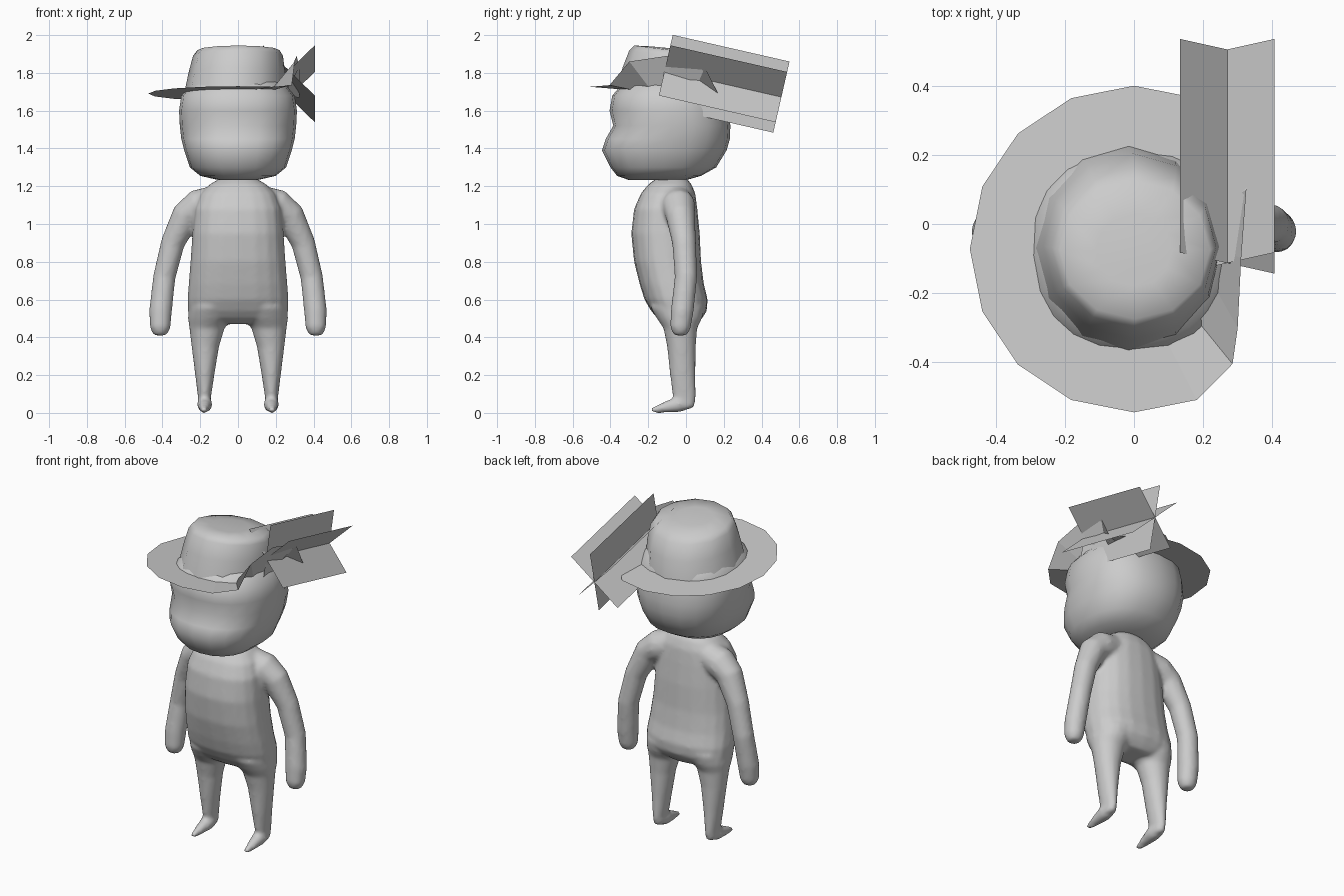
import bpy, bmesh, math
from mathutils import Vector

if "Cube" in bpy.data.objects:
    bpy.data.objects.remove(bpy.data.objects["Cube"])

grey = bpy.data.materials.new("plain_grey")
grey.diffuse_color = (0.6, 0.6, 0.6, 1)
grey.use_nodes = True
grey.node_tree.nodes["Principled BSDF"].inputs["Base Color"].default_value = grey.diffuse_color


def make(name, bm, smooth=True):
    bmesh.ops.recalc_face_normals(bm, faces=bm.faces)
    me = bpy.data.meshes.new(name)
    bm.to_mesh(me)
    bm.free()
    if smooth:
        me.shade_smooth()
    me.materials.append(grey)
    ob = bpy.data.objects.new(name, me)
    bpy.context.collection.objects.link(ob)
    return ob


def loft(bm, rings, caps=(True, True)):
    """Bridge closed rings of points, optionally capping the ends."""
    vs = [[bm.verts.new(p) for p in r] for r in rings]
    n = len(vs[0])
    for a, b in zip(vs, vs[1:]):
        for i in range(n):
            j = (i + 1) % n
            bm.faces.new((a[i], a[j], b[j], b[i]))
    if caps[0]:
        bm.faces.new(vs[0][::-1])
    if caps[1]:
        bm.faces.new(vs[-1])


def oval(x0, x1, y0, y1, z0, z1=None, n=20, power=2.0):
    """Superellipse ring; height goes from z0 at the front to z1 at the back."""
    z1 = z0 if z1 is None else z1
    pts = []
    for i in range(n):
        a = 2 * math.pi * i / n
        c, s = math.cos(a), math.sin(a)
        c = math.copysign(abs(c) ** (2 / power), c)
        s = math.copysign(abs(s) ** (2 / power), s)
        pts.append(((x0 + x1) / 2 + (x1 - x0) / 2 * c,
                    (y0 + y1) / 2 + (y1 - y0) / 2 * s,
                    z0 + (z1 - z0) * (s + 1) / 2))
    return pts


def tube(bm, path, side, n=14):
    """Round tube through (x, y, z, radius) points, mirrored by side."""
    P = [Vector((side * p[0], p[1], p[2])) for p in path]
    rings = []
    for i, p in enumerate(P):
        t = (P[min(i + 1, len(P) - 1)] - P[max(i - 1, 0)]).normalized()
        u = Vector((0, 1, 0)) if abs(t.y) < 0.7 else Vector((1, 0, 0))
        u = (u - t * u.dot(t)).normalized()
        w = t.cross(u)
        r = path[i][3]
        rings.append([p + r * (math.cos(k * math.tau / n) * u + math.sin(k * math.tau / n) * w)
                      for k in range(n)])
    loft(bm, rings)


# Body: torso, arms, legs and feet fused into one smooth skin
bm = bmesh.new()
torso = [(0.47, .10, -.10, .06), (0.50, .255, -.15, .085), (0.54, .265, -.185, .11), (0.60, .268, -.22, .115),
         (0.68, .262, -.245, .095), (0.80, .252, -.275, .08), (0.95, .242, -.29, .073),
         (1.08, .23, -.275, .06), (1.16, .20, -.24, .05), (1.21, .15, -.20, .03), (1.245, .09, -.15, .0)]
loft(bm, [oval(-x, x, f, b, z, power=2.4) for z, x, f, b in torso])
leg = [(0.56, .02, .262, -.19, .10), (0.50, .035, .265, -.155, .085), (0.45, .07, .258, -.12, .06),
       (0.35, .10, .246, -.10, .052), (0.20, .125, .227, -.085, .05), (0.08, .143, .212, -.07, .052),
       (0.025, .148, .208, -.06, .045)]
arm = [(.12, -.05, 1.12, .085), (.21, -.04, 1.095, .09), (.275, -.03, 1.045, .078), (.345, -.01, .90, .064),
       (.39, .0, .72, .06), (.41, -.02, .54, .061), (.412, -.03, .45, .055), (.412, -.03, .41, .035)]
foot = [(.176, .025, .055, .03), (.176, -.04, .045, .042), (.178, -.10, .032, .032),
        (.18, -.15, .02, .022), (.18, -.188, .014, .012)]
for s in (-1, 1):
    loft(bm, [oval(s * a, s * b, f, k, z) for z, a, b, f, k in leg])
    tube(bm, arm, s)
    tube(bm, foot, s)
body = make("body", bm)
rm = body.modifiers.new("fuse", 'REMESH')
rm.mode, rm.voxel_size, rm.use_smooth_shade = 'VOXEL', 0.012, True
sm = body.modifiers.new("soften", 'SMOOTH')
sm.factor, sm.iterations = 0.5, 6

# Head with a jutting jaw and a shallow dent across the face
bm = bmesh.new()
head = [(1.232, .10, -.30, .0), (1.255, .20, -.365, .08), (1.30, .255, -.40, .16), (1.39, .285, -.445, .215),
        (1.45, .30, -.425, .232), (1.52, .308, -.385, .235), (1.60, .312, -.405, .225),
        (1.68, .30, -.39, .205), (1.74, .25, -.34, .17), (1.80, .17, -.26, .10)]
loft(bm, [oval(-x, x, f, b, z, power=2.35) for z, x, f, b in head])
make("head", bm)


def brim_z(y):
    return 1.69 - 0.083 * (y + 0.07)


# Hat crown, sloping down to the back
bm = bmesh.new()
loft(bm, [oval(-.285, .255, -.365, .225, brim_z(-.365), brim_z(.225), 12),
          oval(-.262, .25, -.335, .205, 1.83, 1.77, 12),
          oval(-.238, .238, -.30, .165, 1.92, 1.86, 12),
          oval(-.215, .22, -.275, .125, 1.945, 1.895, 12),
          oval(-.11, .11, -.18, .03, 1.94, 1.92, 12)], (False, True))
make("hat_crown", bm)

# Hat brim: sixteen-sided sheet with one side turned up
fold = {14: (.285, -.405, 1.735), 15: (.30, -.30, 1.86), 0: (.31, -.10, 1.89),
        1: (.325, .10, 1.83), 2: (.325, .18, 1.67)}
outer = oval(-.475, .475, -.545, .40, brim_z(-.545), brim_z(.40), 16)
outer = [fold.get(i, p) for i, p in enumerate(outer)]
inner = oval(-.27, .25, -.35, .21, brim_z(-.35), brim_z(.21), 16)
bm = bmesh.new()
loft(bm, [inner, outer], (False, False))
brim = make("hat_brim", bm, False)

# Feather: three flat cards crossing along one sloping axis
front, back = Vector((.27, -.113, 1.813)), Vector((.27, .505, 1.672))
across = Vector((1, 0, 0))
up = across.cross((back - front).normalized())
bm = bmesh.new()
for deg in (45, 90, 135):
    d = 0.193 * (math.cos(math.radians(deg)) * across + math.sin(math.radians(deg)) * up)
    bm.faces.new([bm.verts.new(p) for p in (front - d, back - d, back + d, front + d)])
make("feather", bm, False)
